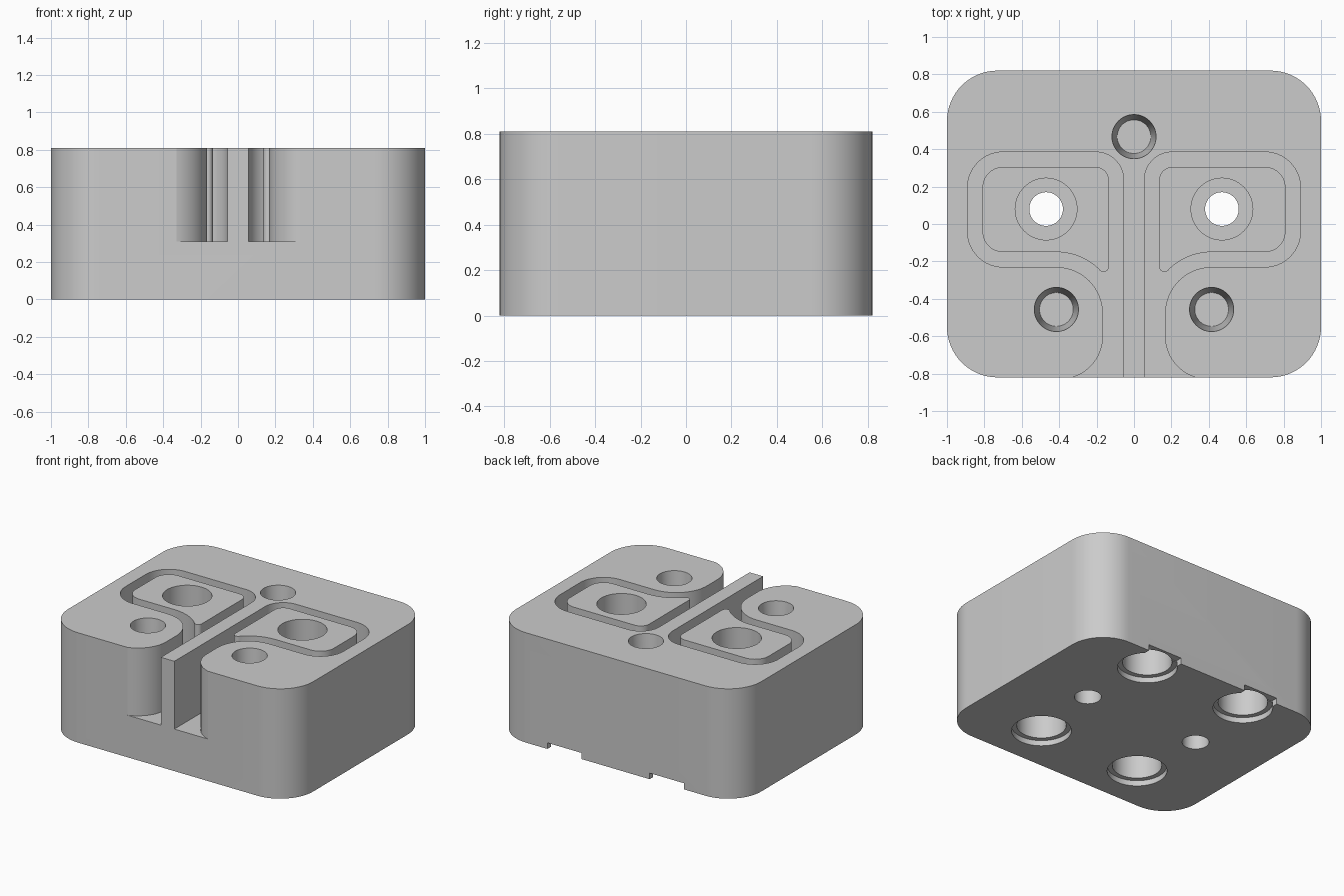
import bpy, bmesh, math

cube = bpy.data.objects.get("Cube")
if cube:
    bpy.data.objects.remove(cube, do_unlink=True)

HEIGHT, FLOOR, BACK = 0.81, 0.31, 0.82

grey = bpy.data.materials.new("plain_grey")
grey.use_nodes = True
grey.diffuse_color = (0.6, 0.6, 0.6, 1)
grey.node_tree.nodes["Principled BSDF"].inputs["Base Color"].default_value = grey.diffuse_color


def make_object(name, bm):
    bmesh.ops.recalc_face_normals(bm, faces=bm.faces)
    mesh = bpy.data.meshes.new(name)
    bm.to_mesh(mesh)
    bm.free()
    mesh.materials.append(grey)
    obj = bpy.data.objects.new(name, mesh)
    bpy.context.collection.objects.link(obj)
    return obj


def arc(cx, cy, r, start, end, steps=16):
    angles = [math.radians(start + (end - start) * i / steps) for i in range(steps + 1)]
    return [(cx + r * math.cos(a), cy + r * math.sin(a)) for a in angles]


def prism(name, outline, bottom, top, side=1):
    """Extrude a plan outline; side=-1 mirrors it across x."""
    bm = bmesh.new()
    face = bm.faces.new([bm.verts.new((side * x, y, bottom)) for x, y in outline])
    walls = bmesh.ops.extrude_face_region(bm, geom=[face])
    verts = [v for v in walls["geom"] if isinstance(v, bmesh.types.BMVert)]
    bmesh.ops.translate(bm, verts=verts, vec=(0, 0, top - bottom))
    return make_object(name, bm)


def lathe(name, profile, x, y, steps=64):
    """Turn a (radius, height) profile around a vertical axis."""
    bm = bmesh.new()
    rings = []
    for r, z in profile:
        turn = [2 * math.pi * i / steps for i in range(steps)]
        rings.append([bm.verts.new((x + r * math.cos(a), y + r * math.sin(a), z)) for a in turn])
    for low, high in zip(rings, rings[1:]):
        for i in range(steps):
            j = (i + 1) % steps
            bm.faces.new((low[i], low[j], high[j], high[i]))
    bm.faces.new(rings[0])
    bm.faces.new(rings[-1])
    return make_object(name, bm)


def cut(target, cutter):
    cutter.hide_render = True
    mod = target.modifiers.new("cut", "BOOLEAN")
    mod.operation, mod.solver, mod.object = "DIFFERENCE", "EXACT", cutter
    bpy.context.view_layer.objects.active = target
    bpy.ops.object.modifier_apply(modifier=mod.name)
    bpy.data.objects.remove(cutter, do_unlink=True)


# Rounded block
R = 0.27
cx, cy = 1 - R, BACK - R
body_outline = (arc(cx, cy, R, 0, 90) + arc(-cx, cy, R, 90, 180)
                + arc(-cx, -cy, R, 180, 270) + arc(cx, -cy, R, 270, 360))
block = prism("block", body_outline, 0, HEIGHT)

# Pocket outline, open at the front
pocket = ([(0.055, -0.9)] + arc(0.205, 0.235, 0.15, 180, 90)
          + arc(0.70, 0.195, 0.19, 90, 0) + arc(0.70, -0.04, 0.19, 0, -90)
          + arc(0.416, -0.48, 0.25, 90, 180) + arc(0.396, -0.6, 0.23, 180, 253)
          + [(0.33, -0.9)])

# Island outline with its drooping tip
island = (arc(0.205, 0.235, 0.07, 180, 90) + arc(0.70, 0.195, 0.11, 90, 0)
          + arc(0.70, -0.04, 0.11, 0, -90) + arc(0.416, -0.48, 0.33, 90, 133)
          + arc(0.163, -0.229, 0.028, -45, -180, 8))

for side in (-1, 1):
    groove = prism("groove_cutter", pocket, FLOOR, 0.9, side)
    cut(groove, prism("island_cutter", island, 0.2, 1.0, side))
    cut(block, groove)

    # Counterbored through hole in each island
    cut(block, lathe("bolt_cutter", [(0.09, -0.1), (0.09, 0.4), (0.165, 0.4), (0.165, 0.95)],
                     side * 0.47, 0.08))

    # Stepped sockets in the underside
    for y in (-0.465, 0.635):
        cut(block, lathe("foot_cutter", [(0.2, -0.1), (0.2, 0.04), (0.165, 0.04), (0.165, 0.28)],
                         side * 0.417, y))

    # Shallow notch where a rear socket meets the back wall
    notch = [(0.277, 0.765), (0.557, 0.765), (0.557, 0.9), (0.277, 0.9)]
    cut(block, prism("notch_cutter", notch, -0.1, 0.045, side))

# Tapered blind holes in the top
for x, y in ((0, 0.467), (-0.415, -0.457), (0.415, -0.457)):
    cut(block, lathe("peg_cutter", [(0.09, 0.42), (0.118, HEIGHT), (0.118, 0.95)], x, y))

# Smooth walls with crisp rims
bpy.ops.object.select_all(action="DESELECT")
block.select_set(True)
bpy.context.view_layer.objects.active = block
bpy.ops.object.shade_smooth_by_angle(angle=math.radians(30))
